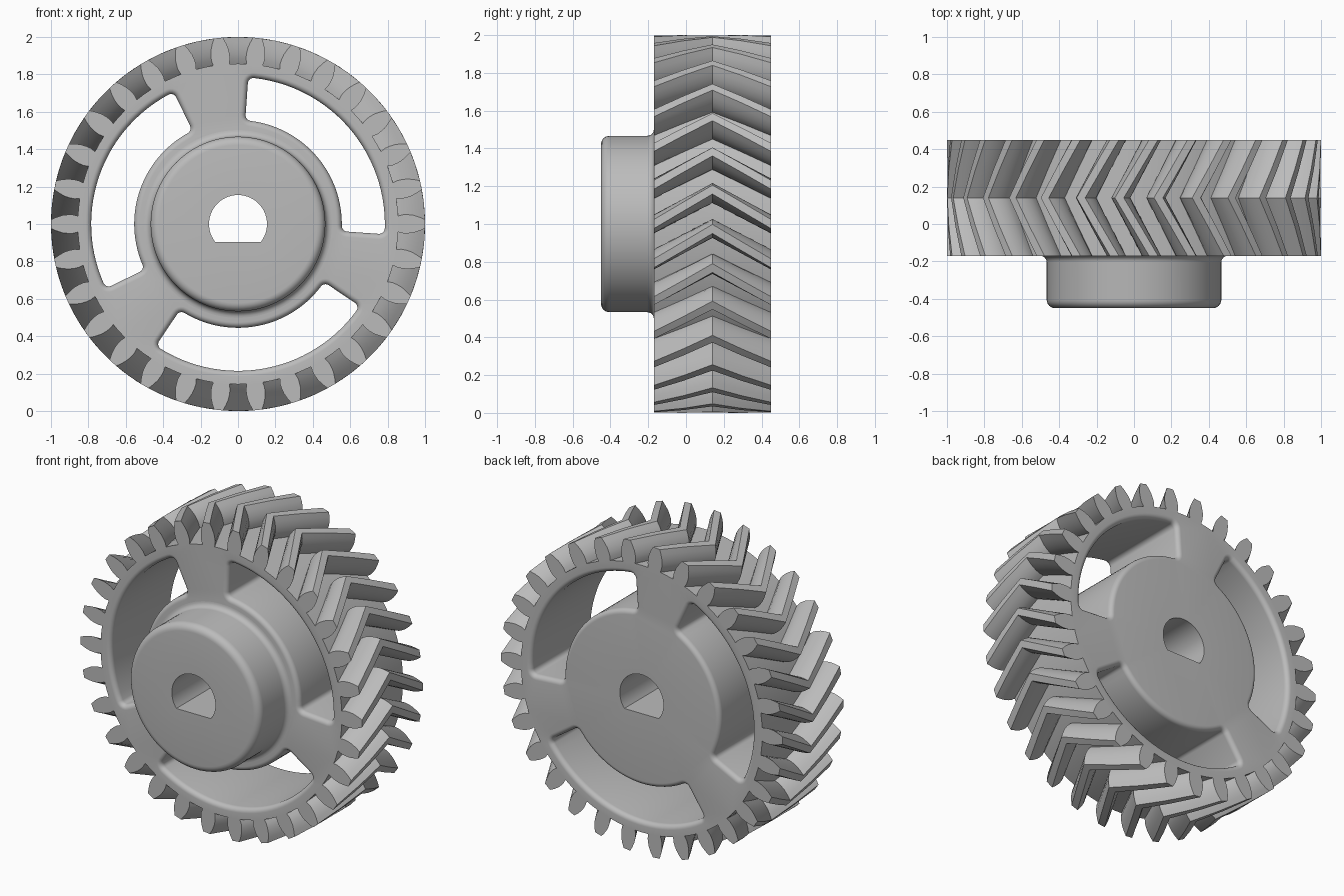
import bpy
import bmesh
from math import sin, cos, asin, pi, radians, sqrt, atan2

if "Cube" in bpy.data.objects:
    bpy.data.objects.remove(bpy.data.objects["Cube"])

TEETH = 30
TWIST = radians(10.5)
FRONT, BACK, HUB_FRONT = -0.17, 0.45, -0.45
BORE, BORE_FLAT = 0.155, -0.095

steel = bpy.data.materials.new("plain_grey")
steel.use_nodes = True
steel.diffuse_color = (0.5, 0.5, 0.5, 1)
steel.node_tree.nodes["Principled BSDF"].inputs["Base Color"].default_value = (0.5, 0.5, 0.5, 1)


def polar(r, a, cx=0, cz=0):
    return (cx + r * cos(a), cz + r * sin(a))


def arc(r, a, b, n, centre=(0, 0)):
    return [polar(r, a + (b - a) * i / n, *centre) for i in range(n + 1)]


def ring(bm, points, y):
    """Closed loop of edges in the plane at depth y."""
    verts = [bm.verts.new((x, y, z + 1)) for x, z in points]
    for i, v in enumerate(verts):
        bm.edges.new((verts[i - 1], v))
    return verts


def loft(bm, rings):
    for a, b in zip(rings, rings[1:]):
        for i in range(len(a)):
            bm.faces.new((a[i - 1], a[i], b[i], b[i - 1]))


def cap(bm, rings):
    """Flat face bounded by the first ring, with the others as holes."""
    edges = [bm.edges.get((r[i - 1], r[i])) for r in rings for i in range(len(r))]
    bmesh.ops.triangle_fill(bm, use_beauty=True, edges=edges, normal=(0, -1, 0))


def finish(bm, name):
    bmesh.ops.recalc_face_normals(bm, faces=bm.faces)
    mesh = bpy.data.meshes.new(name)
    bm.to_mesh(mesh)
    bm.free()
    mesh.materials.append(steel)
    obj = bpy.data.objects.new(name, mesh)
    bpy.context.collection.objects.link(obj)
    bpy.ops.object.select_all(action='DESELECT')
    obj.select_set(True)
    bpy.context.view_layer.objects.active = obj
    bpy.ops.object.shade_smooth_by_angle(angle=radians(30))
    return obj


def gear_outline(turn):
    # Flank as radius and half thickness, root to tip
    flank = [(0.857, 0.043), (0.885, 0.05), (0.91, 0.05), (0.938, 0.047), (0.97, 0.037), (1.0, 0.024)]
    points = []
    for k in range(TEETH):
        a = turn + 2 * pi * k / TEETH
        points += [polar(r, a - w / r) for r, w in flank]
        points += [polar(r, a + w / r) for r, w in reversed(flank)]
        points.append(polar(flank[0][0], a + pi / TEETH))
    return points


def window_outline(turn, grow):
    """Ring sector with rounded corners, widened evenly by grow."""
    ri, ro, c = 0.555, 0.785, 0.03
    a0, a1 = turn + radians(-4), turn + radians(86)
    di, do = asin(c / (ri + c)), asin(c / (ro - c))
    k = c + grow
    points = arc(ro + grow, a0 + do, a1 - do, 28)[1:-1]
    points += arc(k, a1 - do, a1 + pi / 2, 5, polar(ro - c, a1 - do))
    points += arc(k, a1 + pi / 2, a1 - di + pi, 5, polar(ri + c, a1 - di))
    points += arc(ri - grow, a1 - di, a0 + di, 28)[1:-1]
    points += arc(k, a0 + di + pi, a0 + 1.5 * pi, 5, polar(ri + c, a0 + di))
    points += arc(k, a0 + 1.5 * pi, a0 + do + 2 * pi, 5, polar(ro - c, a0 + do))
    return points


# D-shaped shaft hole
half = atan2(BORE_FLAT, sqrt(BORE ** 2 - BORE_FLAT ** 2))
bore_outline = arc(BORE, half, pi - half, 40)

# Toothed wheel with V-shaped teeth and three rounded windows
bm = bmesh.new()
steps = 4
tooth_rings = []
for i in range(steps + 1):
    t = i / steps
    turn = TWIST * (1 - abs(2 * t - 1))
    tooth_rings.append(ring(bm, gear_outline(turn), FRONT + (BACK - FRONT) * t))
loft(bm, tooth_rings)

fillet = 0.03
curve = [(fillet * (1 - sin(i * pi / 12)), fillet * (1 - cos(i * pi / 12))) for i in range(7)]
front_holes, back_holes = [], []
for k in range(3):
    turn = k * 2 * pi / 3
    rings = [ring(bm, window_outline(turn, g), FRONT + d) for g, d in curve]
    rings += [ring(bm, window_outline(turn, g), BACK - d) for g, d in reversed(curve)]
    loft(bm, rings)
    front_holes.append(rings[0])
    back_holes.append(rings[-1])

bore = [ring(bm, bore_outline, y) for y in (FRONT, BACK)]
loft(bm, bore)
cap(bm, [tooth_rings[0], bore[0]] + front_holes)
cap(bm, [tooth_rings[-1], bore[1]] + back_holes)
finish(bm, "toothed_wheel")

# Hub with a filleted foot and a rounded front edge
bm = bmesh.new()
radius, foot, nose = 0.467, 0.035, 0.045
angles = [i * pi / 12 for i in range(7)]
profile = [(radius + foot * (1 - sin(t)), FRONT - foot * (1 - cos(t))) for t in angles]
profile += [(radius - nose * (1 - cos(t)), HUB_FRONT + nose * (1 - sin(t))) for t in angles]
hub_rings = [ring(bm, arc(r, 0, 2 * pi, 96)[:-1], y) for r, y in profile]
loft(bm, hub_rings)
bore = [ring(bm, bore_outline, y) for y in (FRONT, HUB_FRONT)]
loft(bm, bore)
cap(bm, [hub_rings[0], bore[0]])
cap(bm, [hub_rings[-1], bore[1]])
finish(bm, "hub")
